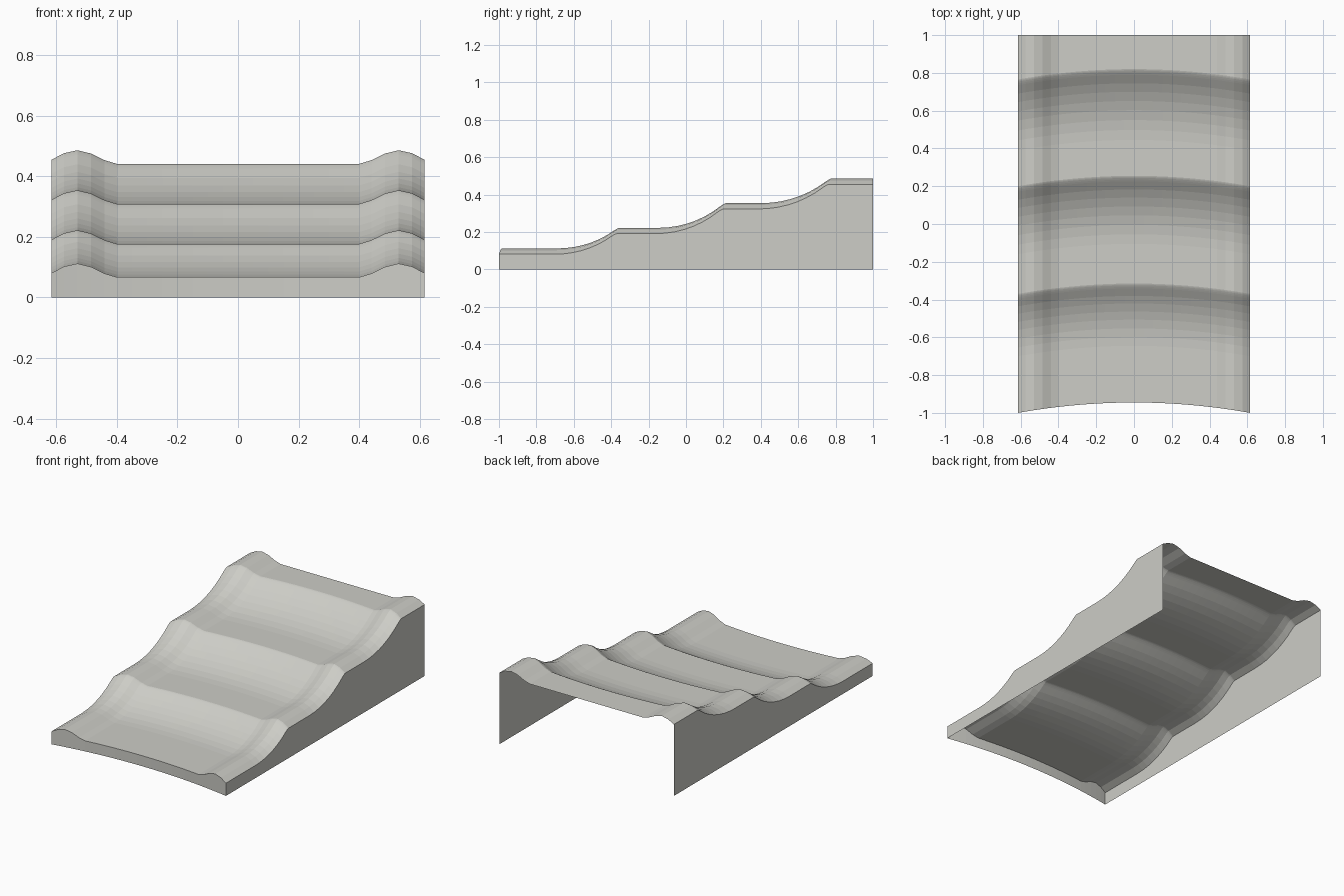
import bpy
import bmesh

cube = bpy.data.objects.get("Cube")
if cube:
    bpy.data.objects.remove(cube, do_unlink=True)

HALF_WIDTH = 0.615
BOW = 0.055          # how far the middle is pushed back
CENTRE_SEGMENTS = 16

# Raised rim cross-section: x and height above the tread
RIM = [(0.40, 0.0), (0.44, 0.012), (0.485, 0.034), (0.53, 0.045),
       (0.575, 0.035), (HALF_WIDTH, 0.014)]
# Hollow riser curve: fraction along, fraction up, with a tight round crest
RISER = [(0, 0), (0.14, 0.02), (0.28, 0.075), (0.42, 0.17), (0.55, 0.295),
         (0.68, 0.46), (0.8, 0.65), (0.92, 0.885), (0.945, 0.93),
         (0.97, 0.97), (0.985, 0.988), (1, 1)]
# Each step: riser start y, riser end y, lower height, upper height
STEPS = [(-0.70, -0.37, 0.067, 0.177), (-0.16, 0.20, 0.177, 0.309),
         (0.39, 0.765, 0.309, 0.441)]

# Stations across the width, mirrored about the middle
inner = RIM[0][0]
middle = [(inner * (2 * i / CENTRE_SEGMENTS - 1), 0.0)
          for i in range(1, CENTRE_SEGMENTS)]
across = [(-x, h) for x, h in reversed(RIM)] + middle + RIM

# Stations along the length
along = [(-1.0, STEPS[0][2])]
for y0, y1, z0, z1 in STEPS:
    along += [(y0 + t * (y1 - y0), z0 + u * (z1 - z0)) for t, u in RISER]
along.append((1.0, STEPS[-1][3]))


def bowed(x, y):
    """Curve each row in plan, leaving the back edge straight."""
    return y if y >= 1.0 else y + BOW * (1 - (x / HALF_WIDTH) ** 2)


bm = bmesh.new()

# Stepped top surface
top = [[bm.verts.new((x, bowed(x, y), z + h)) for x, h in across]
       for y, z in along]
for a, b in zip(top, top[1:]):
    for i in range(len(across) - 1):
        bm.faces.new((a[i], a[i + 1], b[i + 1], b[i]))


# Skirt walls dropped to the ground; the back and underside stay open
def skirt(edge):
    foot = [bm.verts.new((v.co.x, v.co.y, 0)) for v in edge]
    for i in range(len(edge) - 1):
        bm.faces.new((foot[i], foot[i + 1], edge[i + 1], edge[i]))


skirt(top[0])
skirt([row[-1] for row in top])
skirt([row[0] for row in reversed(top)])
bmesh.ops.remove_doubles(bm, verts=bm.verts, dist=0.0001)

mesh = bpy.data.meshes.new("stepped_ramp")
bm.to_mesh(mesh)
bm.free()
ramp = bpy.data.objects.new("stepped_ramp", mesh)
bpy.context.collection.objects.link(ramp)

# Pale grey stone
colour = (0.61, 0.61, 0.57, 1)
stone = bpy.data.materials.new("pale_grey")
stone.use_nodes = True
stone.diffuse_color = colour
stone.node_tree.nodes["Principled BSDF"].inputs["Base Color"].default_value = colour
mesh.materials.append(stone)
